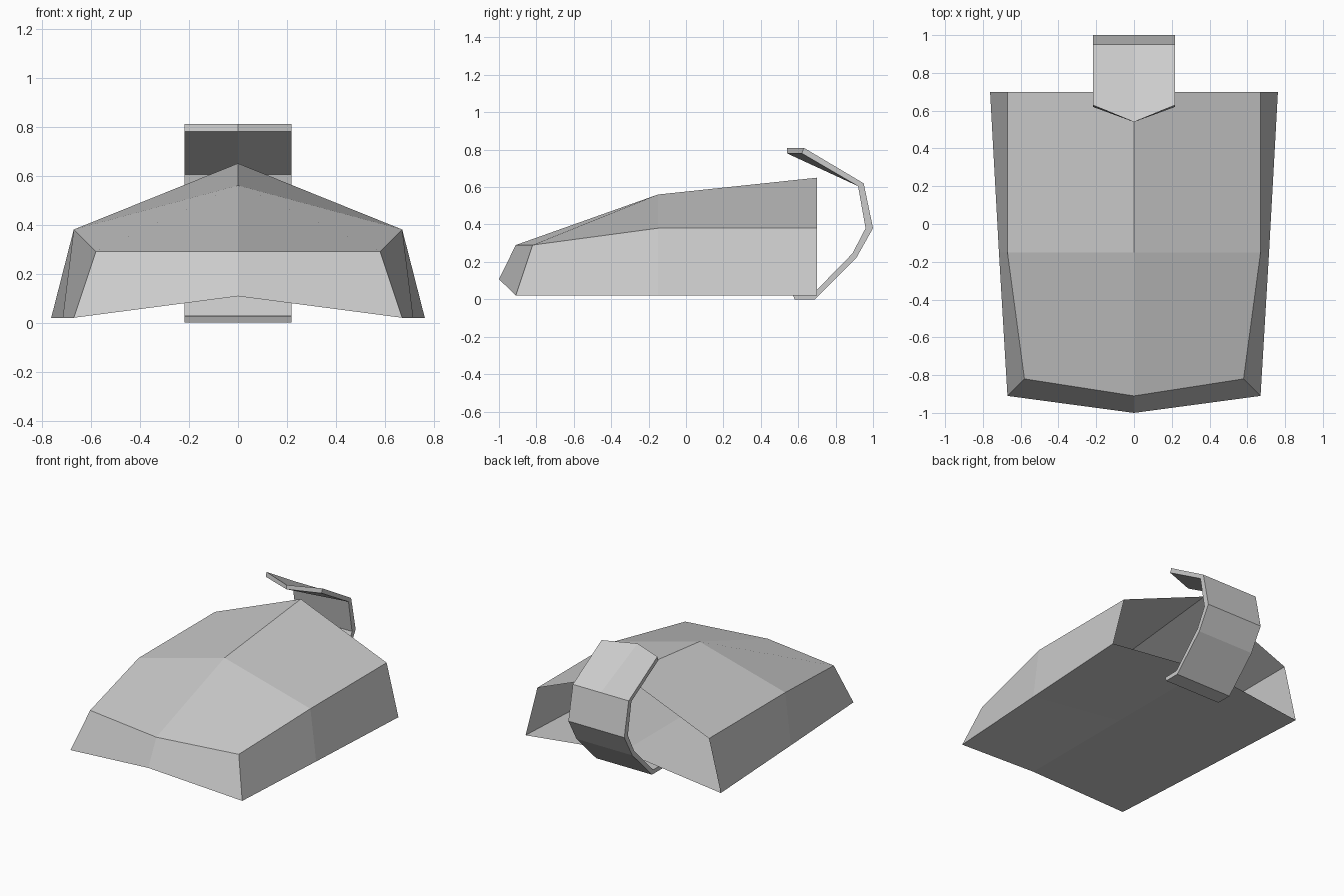
import bpy
import bmesh

cube = bpy.data.objects.get("Cube")
if cube:
    bpy.data.objects.remove(cube, do_unlink=True)

grey = bpy.data.materials.new("plain_grey")
grey.use_nodes = True
colour = (0.6, 0.6, 0.6, 1)
grey.diffuse_color = colour
grey.node_tree.nodes["Principled BSDF"].inputs["Base Color"].default_value = colour


def finish(name, bm):
    """Turn one half into an object mirrored across the centre line."""
    mesh = bpy.data.meshes.new(name)
    bm.to_mesh(mesh)
    bm.free()
    mesh.materials.append(grey)
    obj = bpy.data.objects.new(name, mesh)
    bpy.context.collection.objects.link(obj)
    mirror = obj.modifiers.new("mirror", "MIRROR")
    mirror.use_axis[0] = True
    mirror.merge_threshold = 0.001
    return obj


# Shell: cross-sections from front to rear, each floor centre, bottom, shoulder, ridge
bm = bmesh.new()
sections = [
    [(0, -1, 0.108), (0.67, -0.91, 0.02), (0.58, -0.82, 0.29), (0, -0.91, 0.29)],
    [(0, -0.15, 0.108), (0.715, -0.15, 0.02), (0.67, -0.15, 0.38), (0, -0.15, 0.56)],
    [(0, 0.7, 0.108), (0.762, 0.7, 0.02), (0.67, 0.7, 0.38), (0, 0.7, 0.65)],
]
rows = [[bm.verts.new(p) for p in section] for section in sections]

# Arched floor, side walls and roof; the rear stays open
for a, b in zip(rows, rows[1:]):
    for i in range(3):
        bm.faces.new((a[i], b[i], b[i + 1], a[i + 1]))

# Front panel with arched lower edge
front = rows[0]
bm.faces.new((front[1], front[2], front[3], front[0]))
finish("shell", bm)

# Curved strap: outer and inner side profiles as (y, z)
bm = bmesh.new()
outer = [(0.58, 0), (0.69, 0), (0.91, 0.22), (1, 0.38), (0.95, 0.62), (0.63, 0.81)]
inner = [(0.57, 0.028), (0.68, 0.03), (0.89, 0.245), (0.96, 0.38), (0.92, 0.605), (0.62, 0.78)]
half_width = 0.218


def strip(profile, tip):
    """Edge and centre points of one layer; the centre ends in a point."""
    edge = [bm.verts.new((half_width, y, z)) for y, z in profile]
    centre = [bm.verts.new((0, y, z)) for y, z in profile[:-1] + [tip]]
    for i in range(len(profile) - 1):
        bm.faces.new((edge[i], edge[i + 1], centre[i + 1], centre[i]))
    return edge, centre


outer_edge, outer_centre = strip(outer, (0.54, 0.81))
inner_edge, inner_centre = strip(inner, (0.54, 0.78))
for i in range(len(outer) - 1):
    bm.faces.new((outer_edge[i], outer_edge[i + 1], inner_edge[i + 1], inner_edge[i]))
for i in (0, -1):
    bm.faces.new((outer_edge[i], outer_centre[i], inner_centre[i], inner_edge[i]))
bmesh.ops.recalc_face_normals(bm, faces=bm.faces)
finish("rear_strap", bm)
